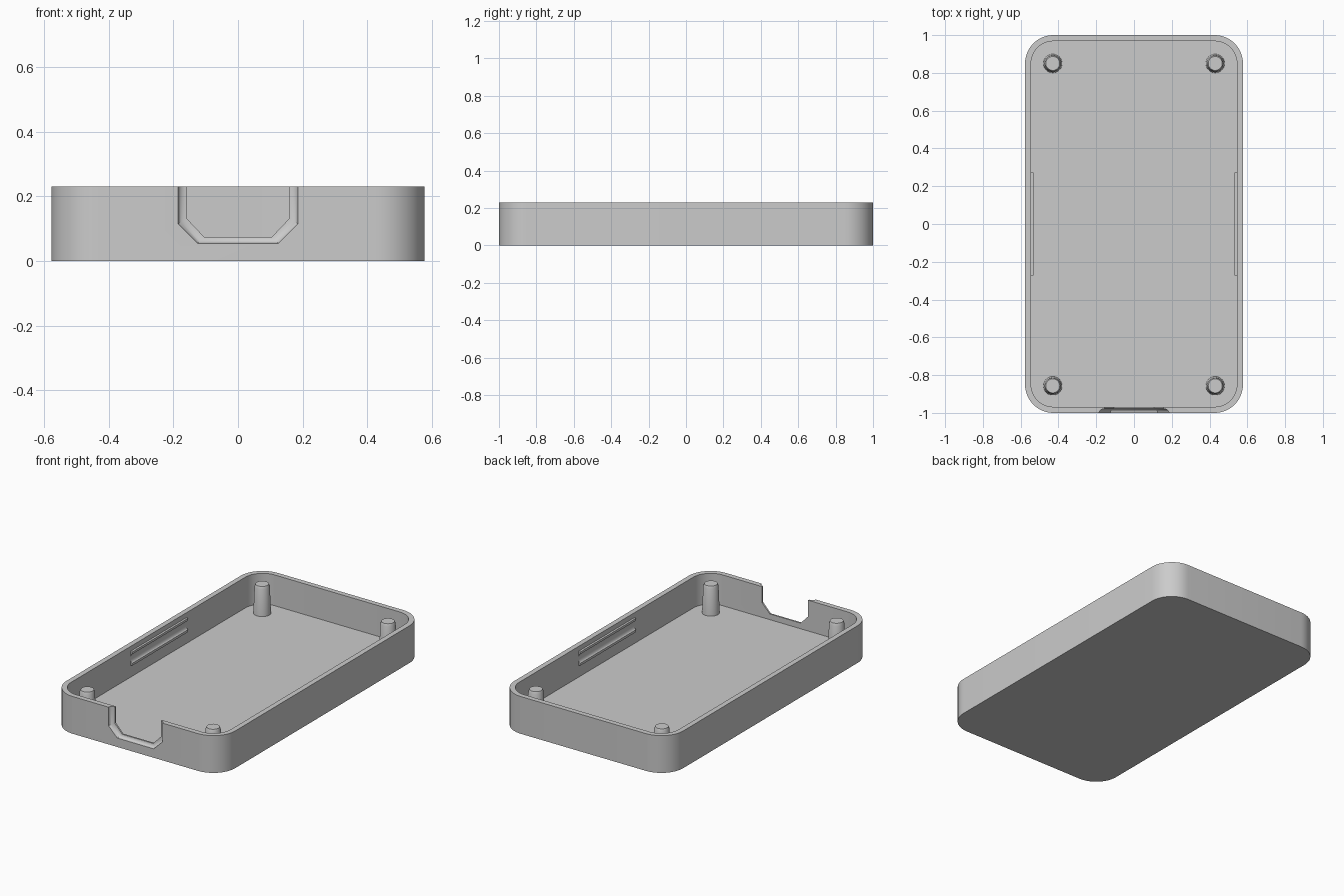
import bpy, bmesh
from math import sin, cos, pi

if "Cube" in bpy.data.objects:
    bpy.data.objects.remove(bpy.data.objects["Cube"])

HX, HY, HEIGHT = 0.577, 1.0, 0.23
WALL, FLOOR, RADIUS = 0.032, 0.04, 0.15

grey = bpy.data.materials.new("matte grey plastic")
grey.use_nodes = True
colour = (0.6, 0.6, 0.6, 1)
grey.diffuse_color = colour
grey.node_tree.nodes["Principled BSDF"].inputs["Base Color"].default_value = colour


def loft(name, loops):
    """Skin a stack of equal-length closed loops and cap both ends."""
    bm = bmesh.new()
    rings = [[bm.verts.new(p) for p in loop] for loop in loops]
    for a, b in zip(rings, rings[1:]):
        for i in range(len(a)):
            j = (i + 1) % len(a)
            bm.faces.new((a[i], a[j], b[j], b[i]))
    bm.faces.new(rings[0])
    bm.faces.new(rings[-1])
    bmesh.ops.recalc_face_normals(bm, faces=bm.faces)
    mesh = bpy.data.meshes.new(name)
    bm.to_mesh(mesh)
    bm.free()
    mesh.materials.append(grey)
    obj = bpy.data.objects.new(name, mesh)
    bpy.context.collection.objects.link(obj)
    return obj


def rounded_rect(hx, hy, r, z, steps=12):
    pts = []
    for k, (sx, sy) in enumerate(((1, 1), (-1, 1), (-1, -1), (1, -1))):
        for i in range(steps + 1):
            a = (k + i / steps) * pi / 2
            pts.append((sx * (hx - r) + r * cos(a), sy * (hy - r) + r * sin(a), z))
    return pts


def activate(obj):
    bpy.ops.object.select_all(action='DESELECT')
    obj.select_set(True)
    bpy.context.view_layer.objects.active = obj


def cut(obj, cutter):
    cutter.hide_render = True
    mod = obj.modifiers.new("cut", 'BOOLEAN')
    mod.operation, mod.solver, mod.object = 'DIFFERENCE', 'EXACT', cutter
    activate(obj)
    bpy.ops.object.modifier_apply(modifier=mod.name)
    bpy.data.objects.remove(cutter)


def smooth(obj):
    activate(obj)
    bpy.ops.object.shade_smooth_by_angle(angle=pi / 6)


# Open tray: solid block minus its cavity
tray = loft("tray", [rounded_rect(HX, HY, RADIUS, z) for z in (0, HEIGHT)])
cut(tray, loft("cavity_cutter", [rounded_rect(HX - WALL, HY - WALL, RADIUS - WALL, z)
                                 for z in (FLOOR, HEIGHT + 0.1)]))

# Front port notch with a coved outer lip
INNER = ((0.157, 0.3), (0.157, 0.13), (0.105, 0.075))
OUTER = ((0.185, 0.3), (0.185, 0.115), (0.125, 0.055))


def notch_loop(t, y):
    half = [(a[0] + (b[0] - a[0]) * t, a[1] + (b[1] - a[1]) * t)
            for a, b in zip(INNER, OUTER)]
    return [(x, y, z) for x, z in half] + [(-x, y, z) for x, z in reversed(half)]


cove = [notch_loop(cos(a), -HY + 0.022 * sin(a))
        for a in (i * pi / 12 for i in range(7))]
cut(tray, loft("notch_cutter", [notch_loop(1, -HY - 0.05)] + cove + [notch_loop(0, -0.93)]))
smooth(tray)

# Tapered corner posts with chamfered tops
PROFILE = ((0.05, FLOOR - 0.01), (0.043, 0.205), (0.037, 0.22))
for side, sx in (("left", 1), ("right", -1)):
    for end, y in (("front", -0.857), ("back", 0.85)):
        post = loft(f"{end}_{side}_post",
                    [[(sx * 0.43 + r * cos(i * pi / 16), y + r * sin(i * pi / 16), z)
                      for i in range(32)] for r, z in PROFILE])
        smooth(post)

# Grooved snap rails on the long inner walls
for side, sx in (("left", 1), ("right", -1)):
    wall = HX - WALL
    face = wall - 0.013
    section = [(wall + 0.01, 0.115), (face, 0.115)]
    section += [(face + 0.012 * sin(i * pi / 10), 0.158 - 0.028 * cos(i * pi / 10))
                for i in range(11)]
    section += [(face, 0.2), (wall + 0.01, 0.2)]
    rail = loft(f"{side}_snap_rail",
                [[(sx * x, y, z) for x, z in section] for y in (-0.273, 0.273)])
    smooth(rail)
